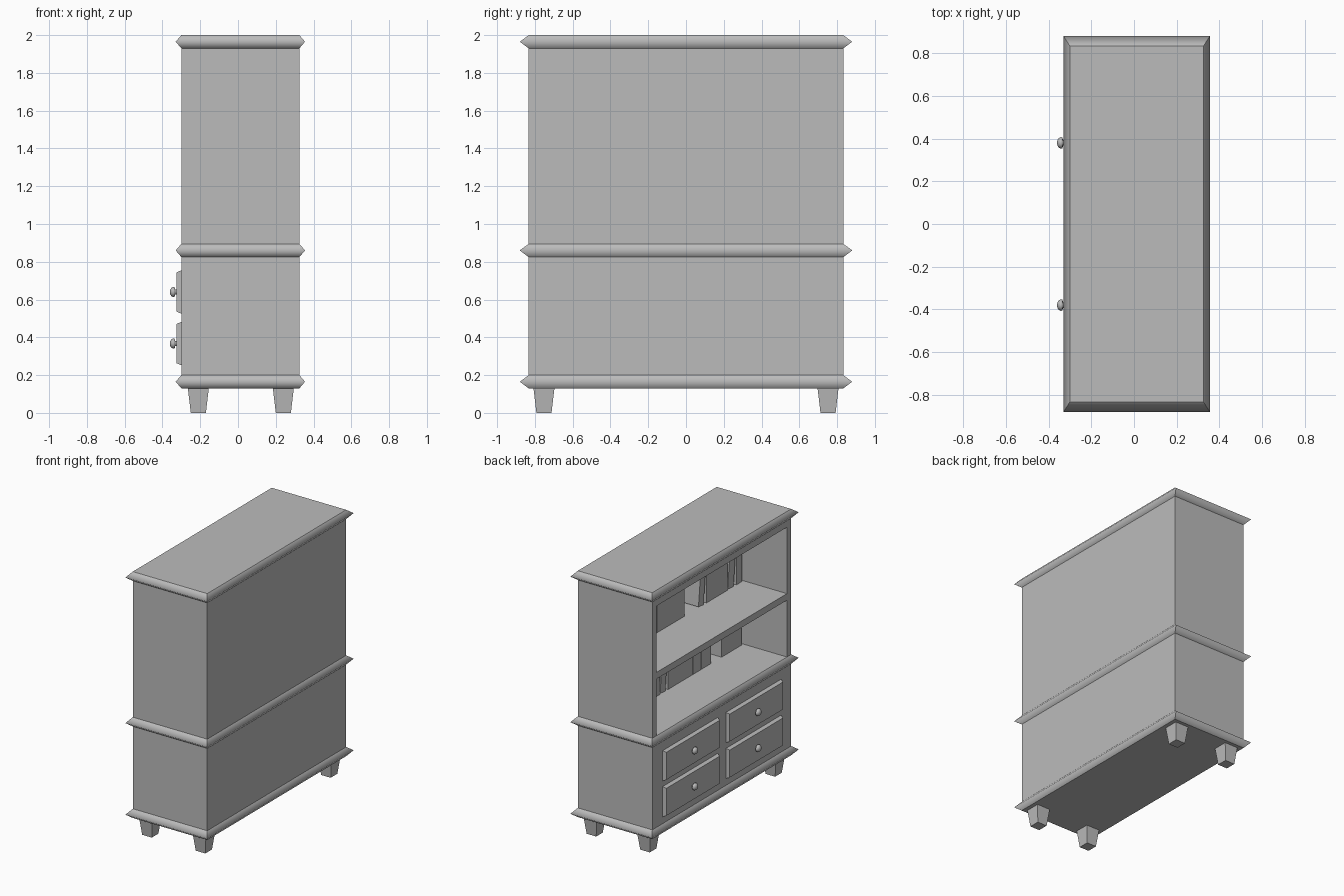
import bpy
import bmesh
import math
import random
from mathutils import Matrix, Vector

if "Cube" in bpy.data.objects:
    bpy.data.objects.remove(bpy.data.objects["Cube"], do_unlink=True)
random.seed(4)

# Single painted finish
GREY = (0.5, 0.5, 0.5, 1)
paint = bpy.data.materials.new("grey_paint")
paint.use_nodes = True
paint.diffuse_color = GREY
paint.node_tree.nodes["Principled BSDF"].inputs["Base Color"].default_value = GREY


def finish(name, bm, matrix=None):
    if matrix:
        bm.transform(matrix)
    bmesh.ops.recalc_face_normals(bm, faces=bm.faces)
    mesh = bpy.data.meshes.new(name)
    bm.to_mesh(mesh)
    bm.free()
    mesh.materials.append(paint)
    obj = bpy.data.objects.new(name, mesh)
    bpy.context.collection.objects.link(obj)
    return obj


def loft(name, rings, matrix=None, soft_ridge=False):
    """Stack of rectangles, each (x0, x1, y0, y1, z), skinned and capped."""
    bm = bmesh.new()
    loops = [[bm.verts.new(p) for p in
              ((x0, y0, z), (x1, y0, z), (x1, y1, z), (x0, y1, z))]
             for x0, x1, y0, y1, z in rings]
    bm.faces.new(loops[0])
    bm.faces.new(loops[-1])
    for low, high in zip(loops, loops[1:]):
        for i in range(4):
            j = (i + 1) % 4
            face = bm.faces.new((low[i], low[j], high[j], high[i]))
            face.smooth = soft_ridge
    if soft_ridge:
        for edge in bm.edges:
            edge.smooth = all(v in loops[1] for v in edge.verts)
    return finish(name, bm, matrix)


def box(name, x0, x1, y0, y1, z0, z1, matrix=None):
    return loft(name, [(x0, x1, y0, y1, z0), (x0, x1, y0, y1, z1)], matrix)


# Overall body extents
FRONT, BACK, SIDE = -0.30, 0.325, 0.833
WALL = 0.05
INNER = SIDE - WALL
FLOOR, SHELF, CEILING, TOP = 0.895, 1.376, 1.88, 1.93

# Lower chest and open upper case
box("lower_chest", FRONT, BACK, -SIDE, SIDE, 0.19, 0.83)
box("left_wall", FRONT, BACK, INNER, SIDE, 0.89, TOP)
box("right_wall", FRONT, BACK, -SIDE, -INNER, 0.89, TOP)
box("back_panel", BACK - WALL, BACK, -INNER, INNER, 0.89, TOP)
box("ceiling", FRONT, BACK - WALL, -INNER, INNER, CEILING, TOP)
box("middle_shelf", FRONT, BACK - WALL, -INNER, INNER, SHELF - WALL, SHELF)

# Pointed mouldings
for name, z in (("base_moulding", 0.13), ("waist_moulding", 0.825), ("top_moulding", 1.93)):
    flat = (FRONT, BACK, -SIDE, SIDE)
    ridge = (FRONT - 0.03, BACK + 0.03, -SIDE - 0.047, SIDE + 0.047)
    loft(name, [flat + (z,), ridge + (z + 0.035,), flat + (z + 0.07,)], soft_ridge=True)

# Tapered feet
for x in (-0.21, 0.24):
    for y in (-0.752, 0.752):
        loft("foot", [(x - r, x + r, y - r, y + r, z) for r, z in ((0.04, 0), (0.056, 0.135))])


# Drawers with chamfered fronts and turned knobs, built upward then faced to -x
def knob(matrix):
    profile = [(0.013, 0), (0.013, 0.008), (0.026, 0.012), (0.027, 0.019),
               (0.022, 0.029), (0.012, 0.035), (0, 0.037)]
    bm = bmesh.new()
    verts = [bm.verts.new((r, 0, h)) for r, h in profile]
    edges = [bm.edges.new(pair) for pair in zip(verts, verts[1:])]
    bmesh.ops.spin(bm, geom=verts + edges, cent=(0, 0, 0), axis=(0, 0, 1),
                   angle=math.tau, steps=16)
    bmesh.ops.remove_doubles(bm, verts=bm.verts, dist=0.0001)
    for face in bm.faces:
        face.smooth = True
    finish("drawer_knob", bm, matrix)


to_front = Matrix.Rotation(-math.pi / 2, 4, "Y")
for y in (-0.38, 0.38):
    for z in (0.367, 0.64):
        place = Matrix.Translation((FRONT, y, z)) @ to_front
        loft("drawer_front", [(-h, h, -w, w, d) for h, w, d in
                              ((0.114, 0.33, -0.005), (0.114, 0.33, 0.002), (0.104, 0.32, 0.025))],
             place)
        knob(Matrix.Translation((FRONT - 0.024, y, z)) @ to_front)


# Rows of books, some leaning
def book_row(start, end, z, leaning):
    y, count = start, 0
    while y - end > 0.02:
        width = min(random.uniform(0.045, 0.075), y - end)
        height = random.uniform(0.28, 0.34)
        angle = math.radians(6) if count in leaning else 0
        reach = width * math.cos(angle) + height * math.sin(angle)
        if reach > y - end + 0.001:
            angle, reach = 0, width
        pivot = Vector((0, y - width * math.cos(angle), z))
        box("book", 0.067, BACK - WALL, 0, width - 0.002, 0, height,
            Matrix.Translation(pivot) @ Matrix.Rotation(angle, 4, "X"))
        y -= reach
        count += 1


book_row(INNER, -0.086, SHELF, (3, 7))
book_row(-0.243, -INNER, SHELF, (0, 5))
book_row(INNER, -0.41, FLOOR, (4, 9))
book_row(-0.52, -INNER, FLOOR, ())
